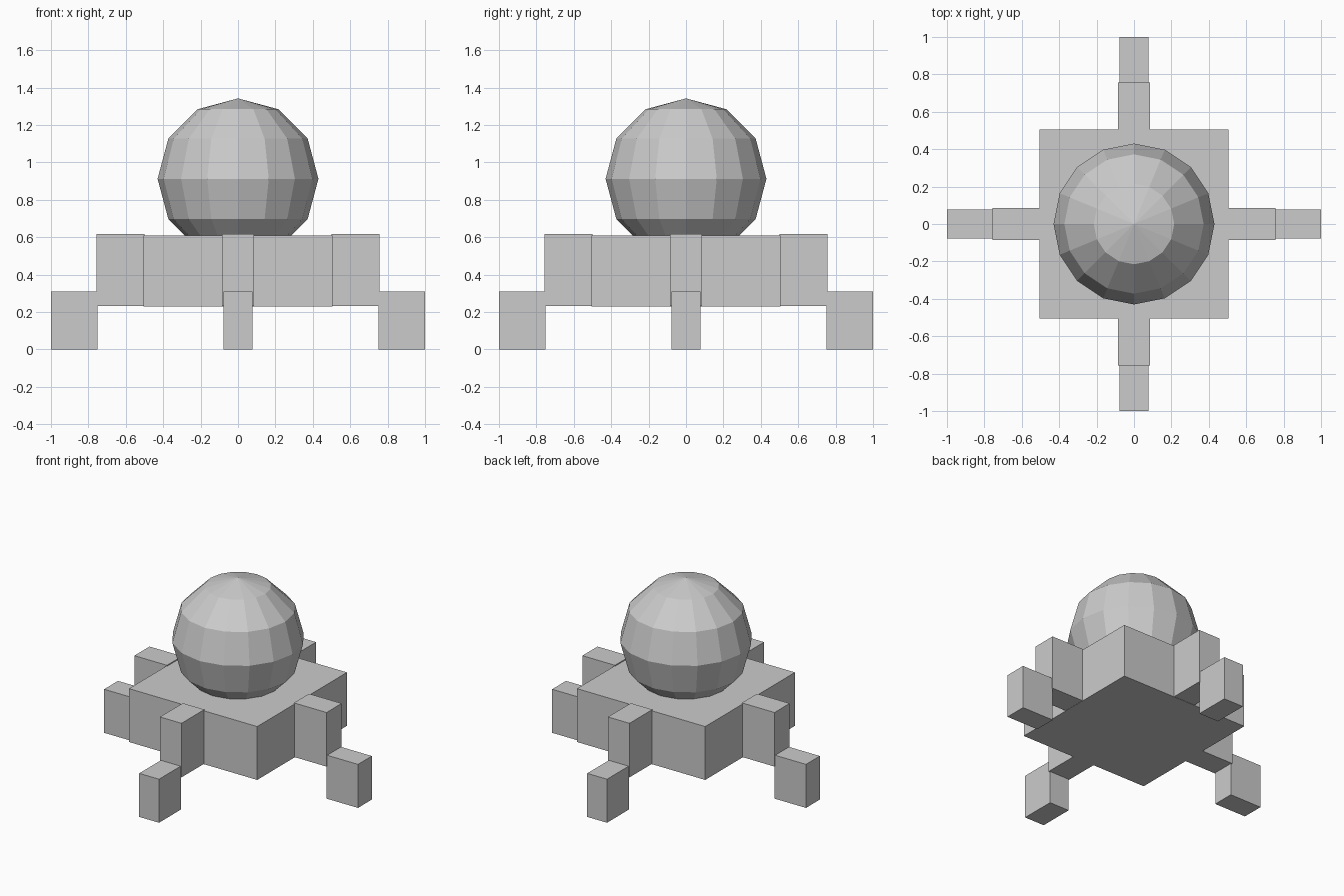
import bpy
import math
from mathutils import Matrix, Vector

cube = bpy.data.objects.get("Cube")
if cube:
    bpy.data.objects.remove(cube, do_unlink=True)

# Single grey finish
grey = bpy.data.materials.new("light_grey")
grey.use_nodes = True
colour = (0.6, 0.6, 0.6, 1)
grey.diffuse_color = colour
grey.node_tree.nodes["Principled BSDF"].inputs["Base Color"].default_value = colour


def box(name, low, high, turn=0.0):
    """Box between two corners, then turned about the z axis."""
    low, high = Vector(low), Vector(high)
    bpy.ops.mesh.primitive_cube_add(size=1)
    obj = bpy.context.object
    obj.name = name
    obj.data.transform(Matrix.Rotation(turn, 4, "Z")
                       @ Matrix.Translation((low + high) / 2)
                       @ Matrix.Diagonal((*(high - low), 1)))
    obj.data.materials.append(grey)
    return obj


# Square body
box("body", (-0.505, -0.505, 0.23), (0.505, 0.505, 0.61))

# Four stepped legs, one on each side
for i, side in enumerate(("left", "back", "right", "front")):
    turn = i * math.pi / 2
    box(side + "_upper_leg", (0.5, -0.085, 0.232), (0.757, 0.085, 0.617), turn)
    box(side + "_foot", (0.75, -0.078, 0), (1, 0.078, 0.31), turn)

# Faceted ball head, sunk into the body
bpy.ops.mesh.primitive_uv_sphere_add(segments=16, ring_count=6, radius=0.43,
                                     location=(0, 0, 0.912))
head = bpy.context.object
head.name = "head"
head.data.materials.append(grey)
